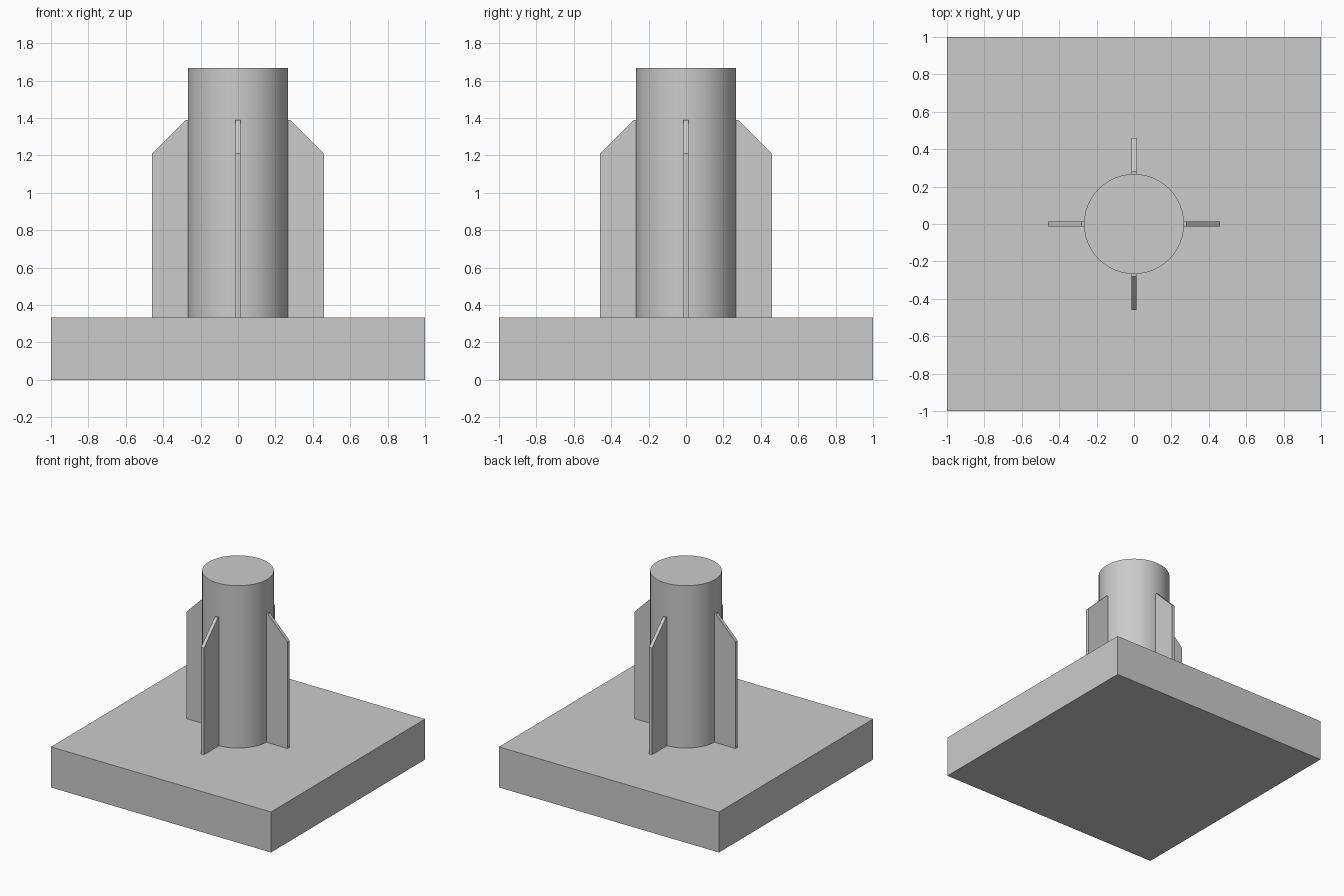
import bpy
import bmesh
import math
from mathutils import Matrix

cube = bpy.data.objects.get("Cube")
if cube:
    bpy.data.objects.remove(cube, do_unlink=True)

PLATE_TOP = 0.333
POST_TOP = 1.667
POST_RADIUS = 0.267
FIN_THICKNESS = 0.027

grey = bpy.data.materials.new("plain grey")
grey.use_nodes = True
colour = (0.6, 0.6, 0.6, 1)
grey.diffuse_color = colour
grey.node_tree.nodes["Principled BSDF"].inputs["Base Color"].default_value = colour


def add_part(name, bm):
    bmesh.ops.recalc_face_normals(bm, faces=bm.faces)
    mesh = bpy.data.meshes.new(name)
    bm.to_mesh(mesh)
    bm.free()
    mesh.materials.append(grey)
    part = bpy.data.objects.new(name, mesh)
    bpy.context.collection.objects.link(part)
    return part


# Square base plate
bm = bmesh.new()
bmesh.ops.create_cube(bm, size=1, matrix=Matrix.Translation((0, 0, PLATE_TOP / 2))
                      @ Matrix.Diagonal((2, 2, PLATE_TOP, 1)))
add_part("base_plate", bm)

# Round post standing on the plate
bm = bmesh.new()
bmesh.ops.create_cone(bm, cap_ends=True, segments=96, radius1=POST_RADIUS,
                      radius2=POST_RADIUS, depth=POST_TOP - PLATE_TOP,
                      matrix=Matrix.Translation((0, 0, (POST_TOP + PLATE_TOP) / 2)))
post = add_part("post", bm)
bpy.ops.object.select_all(action="DESELECT")
post.select_set(True)
bpy.context.view_layer.objects.active = post
bpy.ops.object.shade_smooth_by_angle(angle=math.radians(30))

# Four stiffening fins with a sloped outer top corner
profile = [(0.25, PLATE_TOP), (0.46, PLATE_TOP), (0.46, 1.21), (0.28, 1.39), (0.25, 1.39)]
for i, side in enumerate(("left", "back", "right", "front")):
    bm = bmesh.new()
    face = bm.faces.new([bm.verts.new((x, -FIN_THICKNESS / 2, z)) for x, z in profile])
    extruded = bmesh.ops.extrude_face_region(bm, geom=[face])["geom"]
    bmesh.ops.translate(bm, vec=(0, FIN_THICKNESS, 0),
                        verts=[v for v in extruded if isinstance(v, bmesh.types.BMVert)])
    bmesh.ops.rotate(bm, verts=bm.verts, matrix=Matrix.Rotation(i * math.pi / 2, 3, "Z"))
    add_part(side + "_fin", bm)
